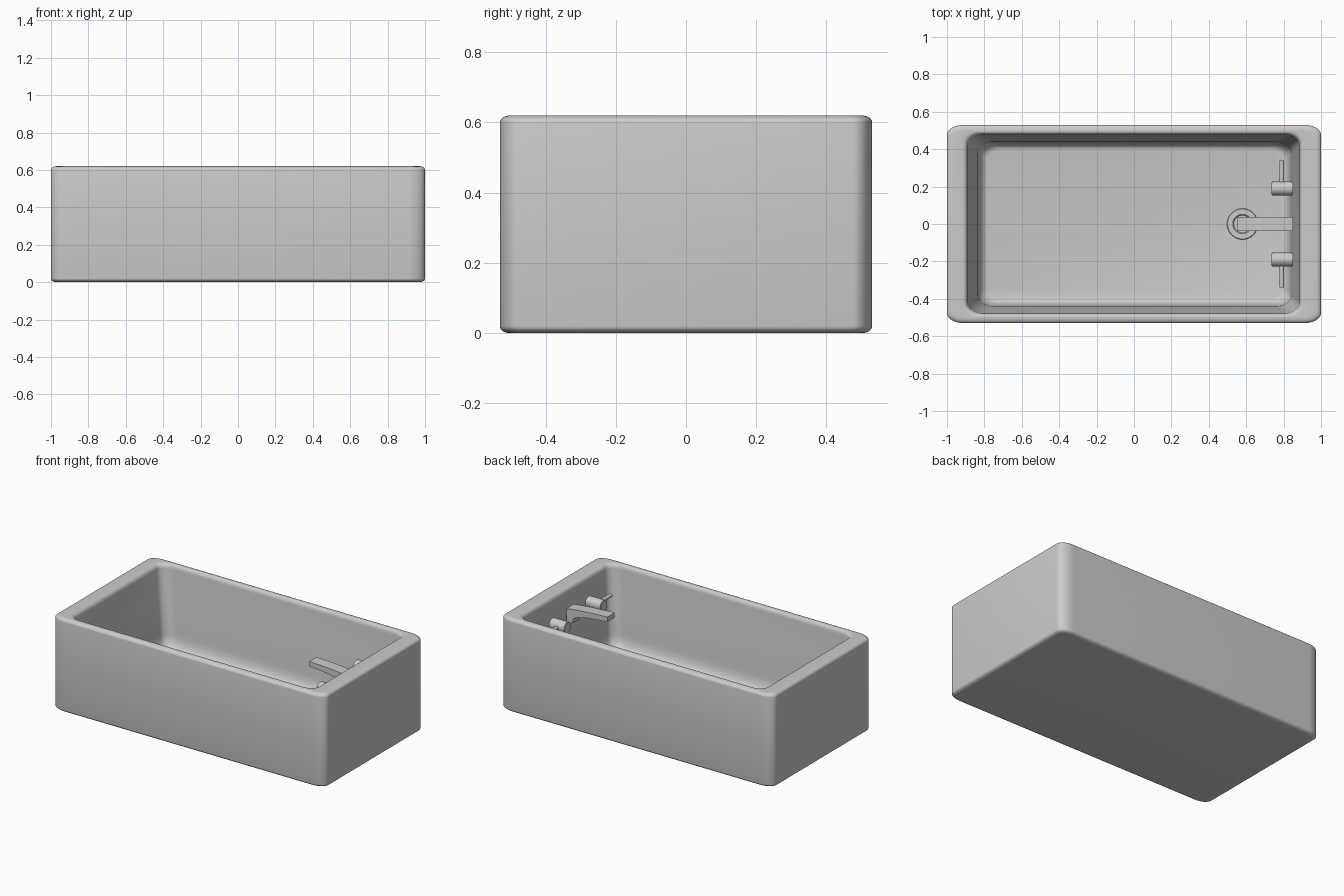
import bpy, bmesh, math
from mathutils import Matrix, Vector

if "Cube" in bpy.data.objects:
    bpy.data.objects.remove(bpy.data.objects["Cube"])

grey = bpy.data.materials.new("light_grey")
grey.use_nodes = True
COLOUR = (0.6, 0.6, 0.6, 1)
grey.diffuse_color = COLOUR
grey.node_tree.nodes["Principled BSDF"].inputs["Base Color"].default_value = COLOUR


def finish(name, bm, angle=35):
    bmesh.ops.recalc_face_normals(bm, faces=bm.faces)
    mesh = bpy.data.meshes.new(name)
    bm.to_mesh(mesh)
    bm.free()
    mesh.materials.append(grey)
    obj = bpy.data.objects.new(name, mesh)
    bpy.context.collection.objects.link(obj)
    bpy.ops.object.select_all(action="DESELECT")
    obj.select_set(True)
    bpy.context.view_layer.objects.active = obj
    bpy.ops.object.shade_smooth_by_angle(angle=math.radians(angle))
    return obj


def rounded_ring(bm, x0, x1, y, rx, ry, z, steps=10):
    """Rounded rectangle with elliptical corners, counter-clockwise."""
    ring = []
    corners = ((x1 - rx, y - ry), (x0 + rx, y - ry), (x0 + rx, ry - y), (x1 - rx, ry - y))
    for i, (cx, cy) in enumerate(corners):
        for k in range(steps + 1):
            a = (i + k / steps) * math.pi / 2
            ring.append(bm.verts.new((cx + rx * math.cos(a), cy + ry * math.sin(a), z)))
    return ring


def loft(bm, rings):
    for a, b in zip(rings, rings[1:]):
        for i in range(len(a)):
            j = (i + 1) % len(a)
            bm.faces.new((a[i], a[j], b[j], b[i]))


# Tub: outer shell, soft rim, sloping basin and rounded floor
H, FLOOR = 0.62, 0.1
bm = bmesh.new()
rings = []
N = 6


def shell(z, inset):
    rings.append(rounded_ring(bm, inset - 1, 1 - inset, 0.53 - inset,
                              0.09 - inset, 0.055 - inset / 2, z))


for k in range(N + 1):
    a = k / N * math.pi / 2
    shell(0.02 - 0.02 * math.cos(a), 0.03 * (1 - math.sin(a)))
for k in range(N + 1):
    a = k / N * math.pi / 2
    shell(H - 0.02 + 0.02 * math.sin(a), 0.03 * (1 - math.cos(a)))


def basin(z, t):
    """Inner outline: t = 0 at the lip, 1 where the wall meets the floor."""
    rings.append(rounded_ring(bm, -0.915 + 0.10 * t, 0.905 - 0.08 * t, 0.495 - 0.07 * t,
                              0.08, 0.06, z))


for k in range(N + 1):
    a = k / N * math.pi / 2
    basin(H - 0.03 * (1 - math.cos(a)), 0.25 * math.sin(a))
basin(0.4, 0.52)
for k in range(N + 1):
    a = k / N * math.pi / 2
    basin(FLOOR + 0.1 * (1 - math.sin(a)), 0.8 + 0.55 * (1 - math.cos(a)))
loft(bm, rings)
bm.faces.new(rings[0])
bm.faces.new(rings[-1])
finish("tub", bm)


def cylinder(name, centre, direction, radius, depth, bevel=0.0, sides=32):
    bm = bmesh.new()
    turn = Vector((0, 0, 1)).rotation_difference(Vector(direction)).to_matrix().to_4x4()
    bmesh.ops.create_cone(bm, cap_ends=True, segments=sides, radius1=radius, radius2=radius,
                          depth=depth, matrix=Matrix.Translation(centre) @ turn)
    if bevel:
        rims = [e for e in bm.edges if any(len(f.verts) > 4 for f in e.link_faces)]
        bmesh.ops.bevel(bm, geom=rims, offset=bevel, segments=2, affect="EDGES")
    return finish(name, bm)


# Spout: side profile (x, z) extruded across y
profile = [(0.85, 0.43), (0.85, 0.52), (0.78, 0.528), (0.70, 0.535), (0.62, 0.54), (0.55, 0.543),
           (0.55, 0.51), (0.62, 0.505), (0.70, 0.495), (0.77, 0.48), (0.80, 0.465), (0.81, 0.43)]
bm = bmesh.new()
side = bm.faces.new([bm.verts.new((x, -0.038, z)) for x, z in profile])
out = bmesh.ops.extrude_face_region(bm, geom=[side])
bmesh.ops.translate(bm, vec=(0, 0.076, 0),
                    verts=[v for v in out["geom"] if isinstance(v, bmesh.types.BMVert)])
finish("spout", bm, 25)

# Tap handles with thin levers, one on each side of the spout
for label, s in (("left_hand", 1), ("right_hand", -1)):
    cylinder(label + "_tap", (0.792, 0.19 * s, 0.48), (1, 0, 0), 0.037, 0.115, 0.004)
    cylinder(label + "_lever", (0.79, 0.27 * s, 0.48), (0, 1, 0), 0.012, 0.14, sides=16)

# Drain: raised ring around a low plug
bm = bmesh.new()
drain = []
for r, z in ((0.083, 0), (0.08, 0.006), (0.052, 0.006), (0.047, 0.001)):
    drain.append([bm.verts.new((0.58 + r * math.cos(k * math.tau / 40),
                                r * math.sin(k * math.tau / 40), FLOOR + z)) for k in range(40)])
loft(bm, drain)
bm.faces.new(drain[-1])
finish("drain", bm)
